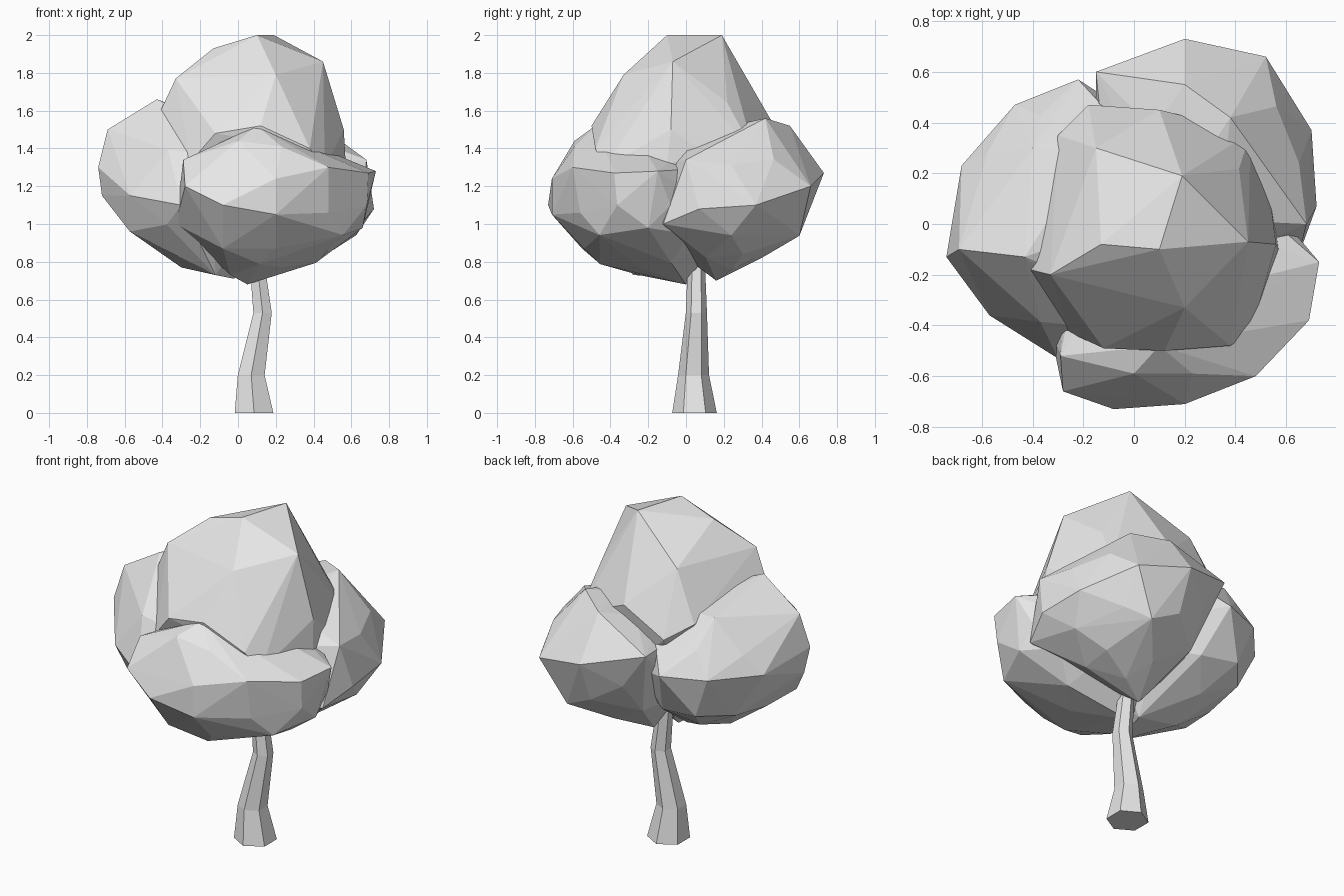
import bpy
import bmesh
import math
import random
from mathutils import Vector

random.seed(4)

default_cube = bpy.data.objects.get("Cube")
if default_cube:
    bpy.data.objects.remove(default_cube, do_unlink=True)


def make_material(name, colour):
    material = bpy.data.materials.new(name)
    material.use_nodes = True
    material.diffuse_color = colour
    shader = next(n for n in material.node_tree.nodes if n.type == "BSDF_PRINCIPLED")
    shader.inputs["Base Color"].default_value = colour
    shader.inputs["Roughness"].default_value = 0.9
    return material


clay_grey = make_material("clay_grey", (0.8, 0.8, 0.8, 1))


def finish(bm, name):
    """Turn a bmesh into a flat shaded object."""
    bmesh.ops.recalc_face_normals(bm, faces=bm.faces)
    mesh = bpy.data.meshes.new(name)
    bm.to_mesh(mesh)
    bm.free()
    mesh.materials.append(clay_grey)
    part = bpy.data.objects.new(name, mesh)
    bpy.context.collection.objects.link(part)
    return part


def leaf_clump(name, centre, radii, corners):
    """Convex faceted ellipsoid whose nearest vertices are pulled to key corners."""
    bm = bmesh.new()
    bmesh.ops.create_icosphere(bm, subdivisions=2, radius=1)
    centre = Vector(centre)
    for vert in bm.verts:
        wobble = random.uniform(0.96, 1.02)
        vert.co = centre + Vector(c * r * wobble for c, r in zip(vert.co, radii))
    free_verts = list(bm.verts)
    for corner in map(Vector, corners):
        nearest = min(free_verts, key=lambda vert: (vert.co - corner).length)
        nearest.co = corner
        free_verts.remove(nearest)
    # Rebuild the skin as a hull so that no facet folds inward
    bmesh.ops.delete(bm, geom=bm.edges[:], context="EDGES_FACES")
    bmesh.ops.convex_hull(bm, input=bm.verts[:])
    loose = [vert for vert in bm.verts if not vert.link_faces]
    bmesh.ops.delete(bm, geom=loose, context="VERTS")
    return finish(bm, name)


def trunk(name, rings, sides=6):
    """Bent tapering trunk lofted through rings of (x, y, z, radius)."""
    bm = bmesh.new()
    loops = []
    for x, y, z, radius in rings:
        loop = []
        for i in range(sides):
            angle = math.pi / 2 + math.tau * i / sides
            offset = Vector((math.cos(angle), math.sin(angle), 0)) * radius
            loop.append(bm.verts.new(Vector((x, y, z)) + offset))
        loops.append(loop)
    for lower, upper in zip(loops, loops[1:]):
        for i in range(sides):
            j = (i + 1) % sides
            bm.faces.new((lower[i], lower[j], upper[j], upper[i]))
    bm.faces.new(loops[0])
    bm.faces.new(loops[-1])
    return finish(bm, name)


# Trunk
trunk("trunk", [(.085, .045, 0, .118), (.07, .04, .2, .082),
                (.13, .055, .53, .056), (.1, .055, .8, .045)])

# Crown: tall top clump
leaf_clump("top_leaves", (.1, 0, 1.35), (.45, .43, .55), [
    (.19, .19, 2), (.1, -.1, 2), (.45, -.07, 1.86), (.56, -.08, 1.5),
    (-.13, -.08, 1.93), (-.15, .3, 1.78), (.2, -.33, 1.79), (-.33, -.2, 1.77),
    (-.41, -.18, 1.6), (-.3, .35, 1.5), (-.18, .47, 1.42), (.1, .45, 1.55),
    (.46, .36, 1.38), (-.12, -.49, 1.48), (.12, -.5, 1.52), (.38, -.48, 1.4),
    (.57, -.1, 1.32), (.46, -.43, 1.3), (-.36, -.3, 1.38), (-.25, -.43, 1.33)])

# Crown: wide front clump
leaf_clump("front_leaves", (.2, -.22, 1.1), (.5, .46, .36), [
    (.73, -.15, 1.28), (.69, -.38, 1.27), (.48, -.6, 1.3), (.2, -.71, 1.05),
    (-.08, -.73, 1.1), (-.28, -.66, 1.2), (0, -.59, 1.44), (.2, -.71, 1.24),
    (.23, -.59, 1.41), (-.08, -.55, .87), (.46, -.4, .9), (.66, -.2, .98),
    (.05, 0, .68), (-.04, -.25, .73), (-.29, -.52, 1.34), (-.33, -.42, 1),
    (.1, -.48, 1.52), (.2, -.54, .87), (.25, -.25, .77), (.48, -.56, 1.06)])

# Crown: side clump
leaf_clump("side_leaves", (-.25, .02, 1.18), (.46, .51, .41), [
    (-.43, -.13, 1.66), (-.69, -.1, 1.5), (-.74, -.13, 1.3), (-.68, .23, 1.25),
    (-.47, .47, 1.25), (-.22, .57, 1.25), (-.72, -.1, 1.15), (-.54, 0, .94),
    (-.3, 0, .77), (-.02, .02, .71), (-.57, -.36, 1.15), (-.3, -.53, 1.1),
    (-.12, -.28, .73), (-.4, .3, 1.55), (-.27, .25, .85), (-.52, .27, .98)])

# Crown: rear clump
leaf_clump("rear_leaves", (.26, .24, 1.14), (.43, .44, .38), [
    (.2, .73, 1.27), (.52, .66, 1.2), (.7, .37, 1.1), (.72, .07, 1.08),
    (.38, .42, 1.56), (.2, .55, 1.52), (-.15, .6, 1.36), (.2, .63, 1.02),
    (.2, .4, .82), (.1, .16, .7), (.68, 0, 1.34), (.65, -.12, 1),
    (.45, .3, .84), (.5, .52, 1)])
